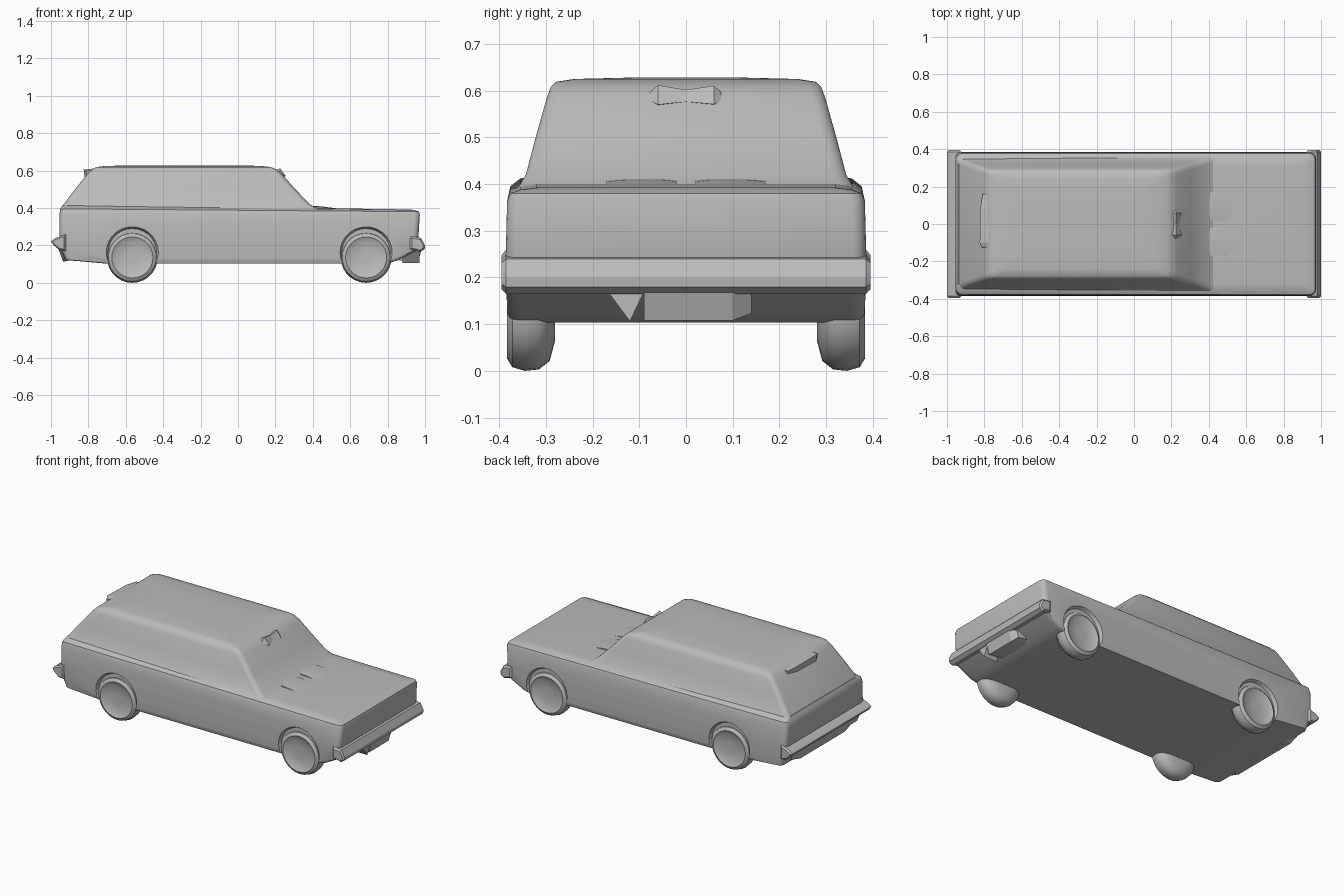
import bpy, bmesh, math
from mathutils import Vector

cube = bpy.data.objects.get("Cube")
if cube:
    bpy.data.objects.remove(cube, do_unlink=True)

GREY = (0.5, 0.5, 0.5, 1.0)
paint = bpy.data.materials.new("plain grey")
paint.diffuse_color = GREY
paint.use_nodes = True
paint.node_tree.nodes["Principled BSDF"].inputs["Base Color"].default_value = GREY


def loft(name, rings):
    """Skin a list of equal-sized point rings and cap both ends."""
    bm = bmesh.new()
    loops = [[bm.verts.new(p) for p in ring] for ring in rings]
    n = len(loops[0])
    for a, b in zip(loops, loops[1:]):
        for i in range(n):
            j = (i + 1) % n
            bm.faces.new((a[i], a[j], b[j], b[i]))
    bm.faces.new(loops[0])
    bm.faces.new(loops[-1])
    bmesh.ops.recalc_face_normals(bm, faces=bm.faces)
    mesh = bpy.data.meshes.new(name)
    bm.to_mesh(mesh)
    bm.free()
    obj = bpy.data.objects.new(name, mesh)
    bpy.context.collection.objects.link(obj)
    mesh.materials.append(paint)
    return obj


def plan(z, x0, x1, half, r=0.03, slope=0.0, steps=4):
    """Rounded rectangle seen from above, with optional fall towards the nose."""
    pts = []
    corners = [(x1, half, 0), (x0, half, 1), (x0, -half, 2), (x1, -half, 3)]
    for cx, cy, quarter in corners:
        mx = cx - math.copysign(r, cx)
        my = cy - math.copysign(r, cy)
        for k in range(steps + 1):
            a = (quarter + k / steps) * math.pi / 2
            x = mx + r * math.cos(a)
            pts.append(Vector((x, my + r * math.sin(a), z - slope * x)))
    return pts


def prism(name, profile, stations):
    """Loft an x-z profile across y; each station is (y, scale about centre)."""
    c = sum((Vector(p) for p in profile), Vector((0, 0))) / len(profile)
    rings = []
    for y, s in stations:
        pts = [c + (Vector(p) - c) * s for p in profile]
        rings.append([(p.x, y, p.y) for p in pts])
    return loft(name, rings)


def lathe(name, x, z, side, profile, segments=28):
    """Turn (radius, y) points about a crosswise axle."""
    rings = []
    for r, y in profile:
        angles = [2 * math.pi * i / segments for i in range(segments)]
        rings.append([(x + r * math.cos(a), side * y, z + r * math.sin(a)) for a in angles])
    return loft(name, rings)


def smooth(obj, angle=28):
    bpy.ops.object.select_all(action='DESELECT')
    obj.select_set(True)
    bpy.context.view_layer.objects.active = obj
    bpy.ops.object.shade_smooth_by_angle(angle=math.radians(angle))


# Lower body with a gently falling bonnet
body = loft("lower_body", [
    plan(0.104, -0.72, 0.80, 0.375),
    plan(0.122, -0.92, 0.86, 0.382),
    plan(0.17, -0.94, 0.95, 0.385),
    plan(0.25, -0.955, 0.965, 0.386),
    plan(0.365, -0.955, 0.972, 0.383),
    plan(0.388, -0.95, 0.968, 0.376, slope=0.008),
    plan(0.400, -0.94, 0.95, 0.355, slope=0.013),
    plan(0.406, -0.92, 0.92, 0.32, slope=0.015),
])

# Cabin with sloped screens and rounded roof edge
cabin = loft("cabin", [
    plan(0.395, -0.948, 0.43, 0.358),
    plan(0.42, -0.932, 0.385, 0.343),
    plan(0.50, -0.872, 0.307, 0.322),
    plan(0.585, -0.803, 0.232, 0.298),
    plan(0.607, -0.782, 0.205, 0.290),
    plan(0.619, -0.755, 0.175, 0.278),
    plan(0.625, -0.71, 0.12, 0.24),
    plan(0.628, -0.55, -0.05, 0.12),
])

# Wheels and shallow arch recesses
tyre = [(0.03, 0.368), (0.085, 0.37), (0.11, 0.383), (0.128, 0.372), (0.136, 0.345),
        (0.133, 0.315), (0.115, 0.292), (0.07, 0.28), (0.03, 0.28)]
for x, end in ((-0.565, "rear"), (0.685, "front")):
    for side, hand in ((1, "left"), (-1, "right")):
        smooth(lathe(f"{end}_{hand}_wheel", x, 0.136, side, tyre), 40)
        cutter = lathe(f"{end}_{hand}_arch_cutter", x, 0.16, side,
                       [(0.13, 0.366), (0.158, 0.42)])
        cutter.hide_render = True
        cutter.hide_viewport = True
        cutter.display_type = 'WIRE'
        cut = body.modifiers.new("wheel arch", 'BOOLEAN')
        cut.operation = 'DIFFERENCE'
        cut.solver = 'EXACT'
        cut.object = cutter

# Bumpers
across = [(-0.395, 0.75), (-0.385, 1), (0.385, 1), (0.395, 0.75)]
front_bumper = prism("front_bumper", [(0.92, 0.18), (0.975, 0.165), (0.998, 0.18),
                                      (1.0, 0.2), (0.978, 0.24), (0.92, 0.25)], across)
rear_bumper = prism("rear_bumper", [(-0.92, 0.17), (-0.955, 0.175), (-0.985, 0.2),
                                    (-1.0, 0.222), (-0.975, 0.24), (-0.92, 0.26)], across)

# Valance under the nose, and small hanging wedges
valance = prism("front_valance", [(0.86, 0.12), (0.96, 0.108), (0.982, 0.175), (0.86, 0.18)],
                [(-0.09, 1), (0.10, 1), (0.14, 0.6)])
loft("front_wedge", [[(x, -0.175, 0.18), (x, -0.085, 0.18), (x, -0.12, 0.106)]
                     for x in (0.88, 0.97)])
prism("rear_wedge", [(-0.90, 0.12), (-0.935, 0.113), (-0.96, 0.18), (-0.90, 0.18)],
      [(-0.30, 0.4), (-0.22, 1), (0.22, 1), (0.30, 0.4)])

# Lip over the rear window
prism("rear_window_lip", [(-0.77, 0.57), (-0.82, 0.565), (-0.825, 0.605), (-0.76, 0.612)],
      [(-0.125, 0.6), (-0.10, 1), (0.08, 0.9), (0.16, 0.5)])

# Mirror behind the top of the windscreen
prism("mirror", [(0.18, 0.595), (0.225, 0.568), (0.256, 0.57), (0.225, 0.612)],
      [(-0.08, 0.3), (-0.06, 1), (0, 0.6), (0.06, 0.95), (0.075, 0.4)])

# Low cowl ridges at the foot of the windscreen
for side, hand in ((1, "left"), (-1, "right")):
    ridge = prism(f"{hand}_cowl_ridge", [(0.37, 0.39), (0.38, 0.412), (0.44, 0.409), (0.58, 0.392)],
                  [(side * 0.02, 0.6), (side * 0.05, 1), (side * 0.13, 1), (side * 0.17, 0.6)])
    smooth(ridge)

for part in (body, cabin, front_bumper, rear_bumper, valance):
    smooth(part)
